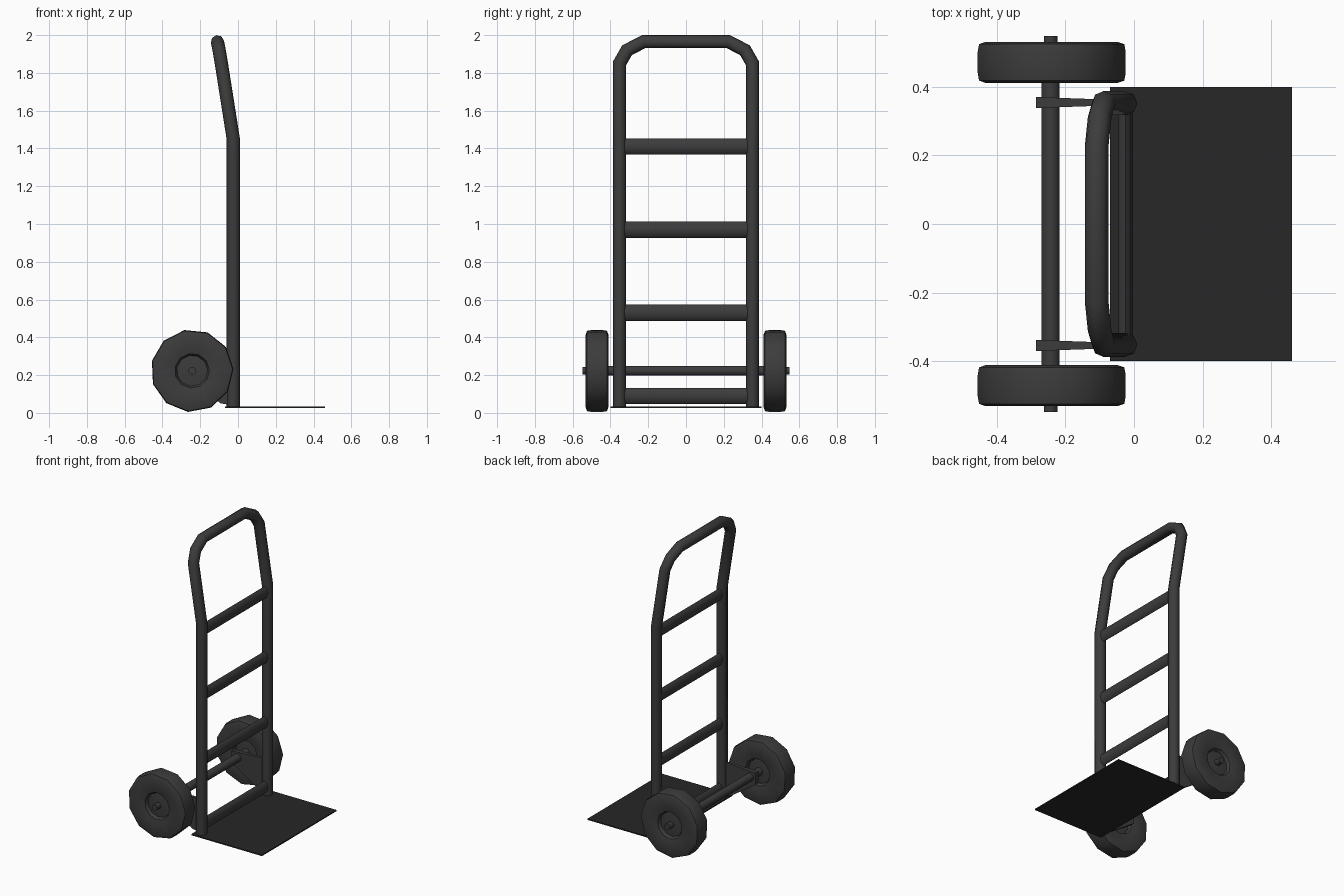
import bpy, bmesh, math
from mathutils import Vector

if "Cube" in bpy.data.objects:
    bpy.data.objects.remove(bpy.data.objects["Cube"])

# Near-black paint and rubber
dark = bpy.data.materials.new("dark_paint")
dark.diffuse_color = (0.045, 0.045, 0.045, 1)
dark.use_nodes = True
dark.node_tree.nodes["Principled BSDF"].inputs["Base Color"].default_value = dark.diffuse_color
darker = bpy.data.materials.new("dark_plate")
darker.diffuse_color = (0.02, 0.02, 0.02, 1)
darker.use_nodes = True
darker.node_tree.nodes["Principled BSDF"].inputs["Base Color"].default_value = darker.diffuse_color


def finish(name, bm, angle=50, mat=dark):
    bmesh.ops.recalc_face_normals(bm, faces=bm.faces)
    me = bpy.data.meshes.new(name)
    bm.to_mesh(me)
    bm.free()
    me.materials.append(mat)
    ob = bpy.data.objects.new(name, me)
    bpy.context.collection.objects.link(ob)
    bpy.ops.object.select_all(action='DESELECT')
    ob.select_set(True)
    bpy.context.view_layer.objects.active = ob
    bpy.ops.object.shade_smooth_by_angle(angle=math.radians(angle))
    return ob


def loft(bm, rings):
    vs = [[bm.verts.new(p) for p in r] for r in rings]
    n = len(vs[0])
    for a, b in zip(vs, vs[1:]):
        for i in range(n):
            j = (i + 1) % n
            bm.faces.new((a[i], a[j], b[j], b[i]))
    bm.faces.new(vs[0])
    bm.faces.new(vs[-1])


def y_ring(x, y, z, rx, rz, n, turn=0.0):
    return [(x + rx * math.cos(turn + math.tau * i / n), y,
             z + rz * math.sin(turn + math.tau * i / n)) for i in range(n)]


# Bent tube frame: two posts joined by the top handle
half = [(-0.025, 0.352, 0.03), (-0.025, 0.352, 1.45), (-0.088, 0.352, 1.85),
        (-0.10, 0.312, 1.92), (-0.109, 0.225, 1.965)]
path = [Vector(p) for p in half] + [Vector((x, -y, z)) for x, y, z in reversed(half)]
R, N = 0.035, 8
rings = [[path[0] + Vector((R * math.cos(math.tau * i / N), R * math.sin(math.tau * i / N), 0))
          for i in range(N)]]
for k in range(1, len(path)):
    p = path[k]
    d_in = (p - path[k - 1]).normalized()
    d_out = (path[k + 1] - p).normalized() if k < len(path) - 1 else d_in
    # slide the previous ring along the tube to the mitre plane
    n = d_in + d_out
    rings.append([q + d_in * ((p - q).dot(n) / d_in.dot(n)) for q in rings[-1]])
bm = bmesh.new()
loft(bm, rings)
finish("tube_frame", bm)

# Flattened crossbars
for i, z in enumerate((0.09, 0.53, 0.97, 1.41)):
    bm = bmesh.new()
    loft(bm, [y_ring(-0.025, y, z, 0.022, 0.043, 8) for y in (-0.335, 0.335)])
    finish(f"crossbar_{i + 1}", bm)

# Toe plate
bm = bmesh.new()
bmesh.ops.create_cube(bm, size=1)
for v in bm.verts:
    v.co = (0.195 + v.co.x * 0.53, v.co.y * 0.8, 0.03 + v.co.z * 0.008)
finish("toe_plate", bm, mat=darker)

# Axle with narrower ends
AX, AZ = -0.243, 0.223
bm = bmesh.new()
loft(bm, [y_ring(AX, y, AZ, r, r, 8, math.pi / 8) for y, r in
          ((-0.548, .021), (-0.47, .021), (-0.47, .028),
           (0.47, .028), (0.47, .021), (0.548, .021))])
finish("axle", bm)

# Wheels: square-shouldered tyre around a recessed hub
side = [(0.03, 0.035), (0.082, 0.030), (0.092, 0.050), (0.13, 0.058),
        (0.195, 0.060), (0.215, 0.053), (0.219, 0.03)]
profile = side + [(r, -w) for r, w in reversed(side)]
for label, s in (("right", -1), ("left", 1)):
    bm = bmesh.new()
    loft(bm, [y_ring(AX, s * 0.471 + w, AZ, r, r, 11, -math.pi / 2 - 0.1)
              for r, w in profile])
    finish(f"wheel_{label}", bm, 45)

# Axle brackets: tapering plates from post to axle
outline = [(-0.03, 0.04, .007), (-0.09, 0.05, .007), (-0.285, 0.18, .016),
           (-0.285, 0.26, .016), (-0.03, 0.27, .007)]
for label, s in (("right", -1), ("left", 1)):
    bm = bmesh.new()
    loft(bm, [[(x, s * 0.354 + e * t, z) for x, z, t in outline] for e in (-1, 1)])
    finish(f"axle_bracket_{label}", bm, 30)
